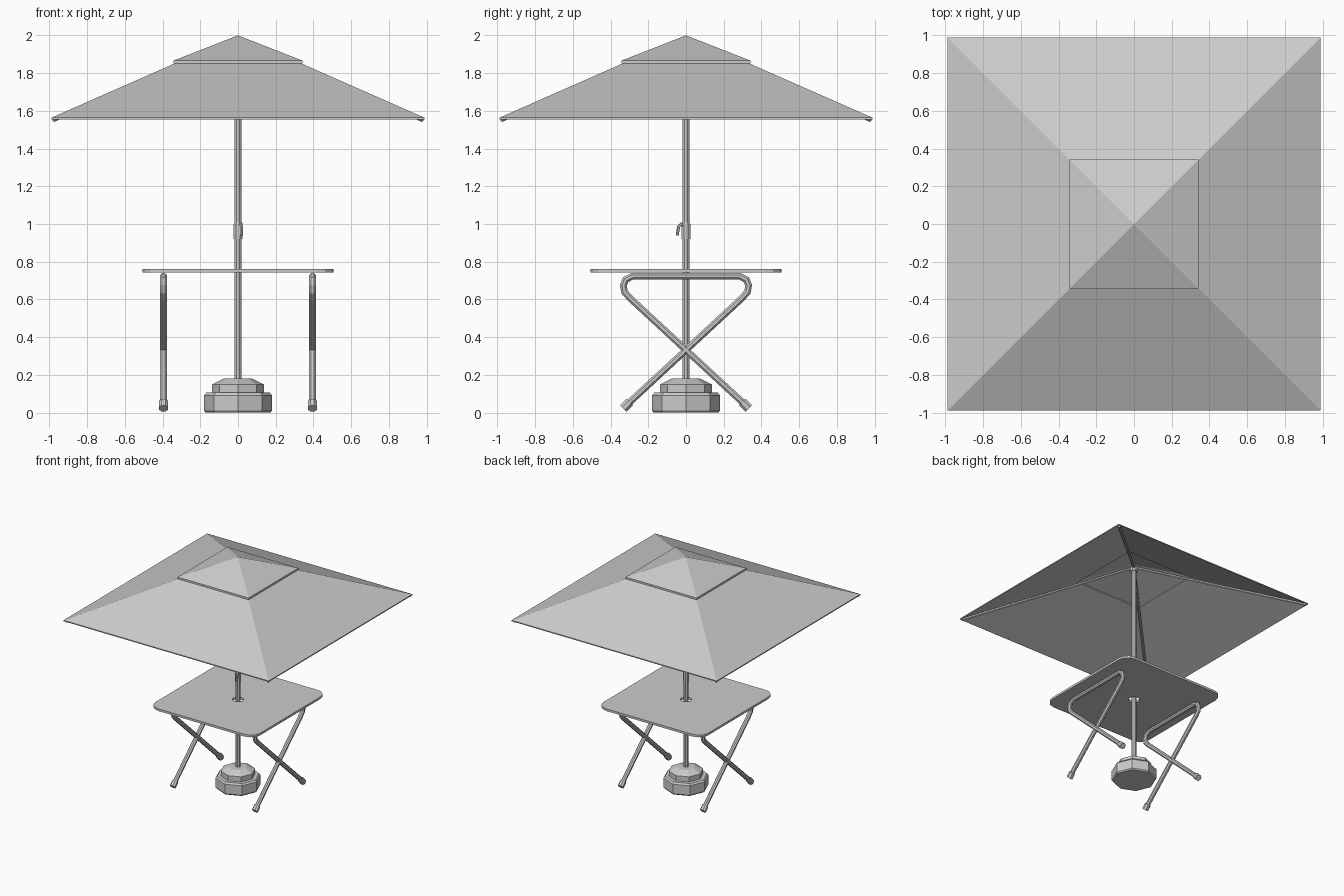
import bpy, bmesh, math
from mathutils import Vector

cube = bpy.data.objects.get("Cube")
if cube:
    bpy.data.objects.remove(cube, do_unlink=True)

grey = bpy.data.materials.new("plain grey")
grey.use_nodes = True
colour = (0.6, 0.6, 0.6, 1)
grey.diffuse_color = colour
grey.node_tree.nodes["Principled BSDF"].inputs["Base Color"].default_value = colour


def finish(name, bm):
    bmesh.ops.recalc_face_normals(bm, faces=bm.faces)
    mesh = bpy.data.meshes.new(name)
    bm.to_mesh(mesh)
    bm.free()
    mesh.materials.append(grey)
    obj = bpy.data.objects.new(name, mesh)
    bpy.context.collection.objects.link(obj)
    return obj


def lathe(name, profile, sides, turn=0.0, closed=False):
    """Revolve (radius, height) points; capped unless the profile is a loop."""
    bm = bmesh.new()
    rings = []
    for r, z in profile:
        angles = [turn + math.tau * i / sides for i in range(sides)]
        rings.append([bm.verts.new((r * math.cos(a), r * math.sin(a), z)) for a in angles])
    pairs = list(zip(rings, rings[1:]))
    if closed:
        pairs.append((rings[-1], rings[0]))
    else:
        bm.faces.new(rings[0])
        bm.faces.new(rings[-1])
    for low, high in pairs:
        for i in range(sides):
            j = (i + 1) % sides
            bm.faces.new((low[i], low[j], high[j], high[i]))
    bmesh.ops.remove_doubles(bm, verts=bm.verts, dist=0.0005)
    return finish(name, bm)


def tube(name, points, radius, sides=8):
    """Sweep a regular polygon along a path, with mitred corners."""
    bm = bmesh.new()
    pts = [Vector(p) for p in points]
    rings = []
    start = (pts[1] - pts[0]).normalized()
    side = start.cross(Vector((0, 0, 1))).normalized()
    if side.length < 0.5:
        side = Vector((1, 0, 0))
    for i, p in enumerate(pts):
        before = (p - pts[i - 1]).normalized() if i else start
        after = (pts[i + 1] - p).normalized() if i < len(pts) - 1 else before
        mid = (before + after).normalized()
        up = side.cross(mid) / max(mid.dot(before), 0.5)
        angles = [math.tau * (k + 0.5) / sides for k in range(sides)]
        rings.append([bm.verts.new(p + radius * (side * math.cos(a) + up * math.sin(a)))
                      for a in angles])
    for low, high in zip(rings, rings[1:]):
        for i in range(sides):
            j = (i + 1) % sides
            bm.faces.new((low[i], low[j], high[j], high[i]))
    bm.faces.new(rings[0])
    bm.faces.new(rings[-1])
    return finish(name, bm)


# Canopy: square shells with a vent cap above
R2 = math.sqrt(2)
quarter = math.pi / 4
lower = [(0.32, 1.858), (0.988, 1.564), (0.988, 1.555), (0.32, 1.849)]
upper = [(0.0001, 2.0), (0.342, 1.866), (0.342, 1.85), (0.332, 1.85), (0.332, 1.86), (0.0001, 1.99)]
lathe("canopy", [(r * R2, z) for r, z in lower], 4, quarter, closed=True)
lathe("canopy_vent_cap", [(r * R2, z) for r, z in upper], 4, quarter, closed=True)

# Ribs to the four corners
for sx in (-1, 1):
    for sy in (-1, 1):
        tube("canopy_rib", [(0, 0, 1.965), (0.977 * sx, 0.977 * sy, 1.552)], 0.011, 6)

# Pole, hub and stepped base
lathe("pole", [(0.02, 0.1), (0.02, 1.97)], 8, math.pi / 8)
lathe("pole_hub", [(0.028, 1.925), (0.028, 1.965)], 8, math.pi / 8)
lathe("base", [(0.18, 0.01), (0.18, 0.092), (0.168, 0.106), (0.137, 0.106),
               (0.137, 0.15), (0.075, 0.18), (0.03, 0.18)], 8)
lathe("base_foot", [(0.172, 0.0), (0.18, 0.01)], 8)

# Crank on the pole
lathe("crank_housing", [(0.025, 0.92), (0.025, 1.0), (0.02, 1.01)], 8, math.pi / 8)
tube("crank_handle", [(0.012, 0, 0.99), (0.016, -0.025, 1.0), (0.018, -0.04, 0.985),
                      (0.018, -0.046, 0.94)], 0.008, 6)

# Table top: rounded square with a round hole
bm = bmesh.new()
half, corner, steps = 0.505, 0.09, 3
outer = []
for q in range(4):
    cx = (half - corner) * (1 if q in (0, 3) else -1)
    cy = (half - corner) * (1 if q in (0, 1) else -1)
    for s in range(steps + 1):
        a = math.pi / 2 * (q + s / steps)
        outer.append((cx + corner * math.cos(a), cy + corner * math.sin(a)))
hole = [(0.044 * math.cos(a), 0.044 * math.sin(a))
        for a in (math.tau * (i + 0.5) / len(outer) for i in range(len(outer)))]
n = len(outer)
loops = []
for loop, z in ((outer, 0.762), (outer, 0.743), (hole, 0.743), (hole, 0.762)):
    loops.append([bm.verts.new((x, y, z)) for x, y in loop])
for k in range(4):
    a, b = loops[k], loops[(k + 1) % 4]
    for i in range(n):
        j = (i + 1) % n
        bm.faces.new((a[i], a[j], b[j], b[i]))
finish("table_top", bm)

# Crossed legs: one bent tube at each end of the table, with foot caps
half_path = [(-0.31, 0.045), (0.295, 0.605), (0.326, 0.64), (0.332, 0.675),
             (0.32, 0.705), (0.285, 0.723)]
path = half_path + [(-y, z) for y, z in reversed(half_path)]
for x, side_name in ((0.395, "left"), (-0.395, "right")):
    tube(side_name + "_crossed_legs", [(x, y, z) for y, z in path], 0.019)
    for s in (-1, 1):
        tube(side_name + "_foot_cap", [(x, s * 0.298, 0.056), (x, s * 0.332, 0.022)], 0.026)
